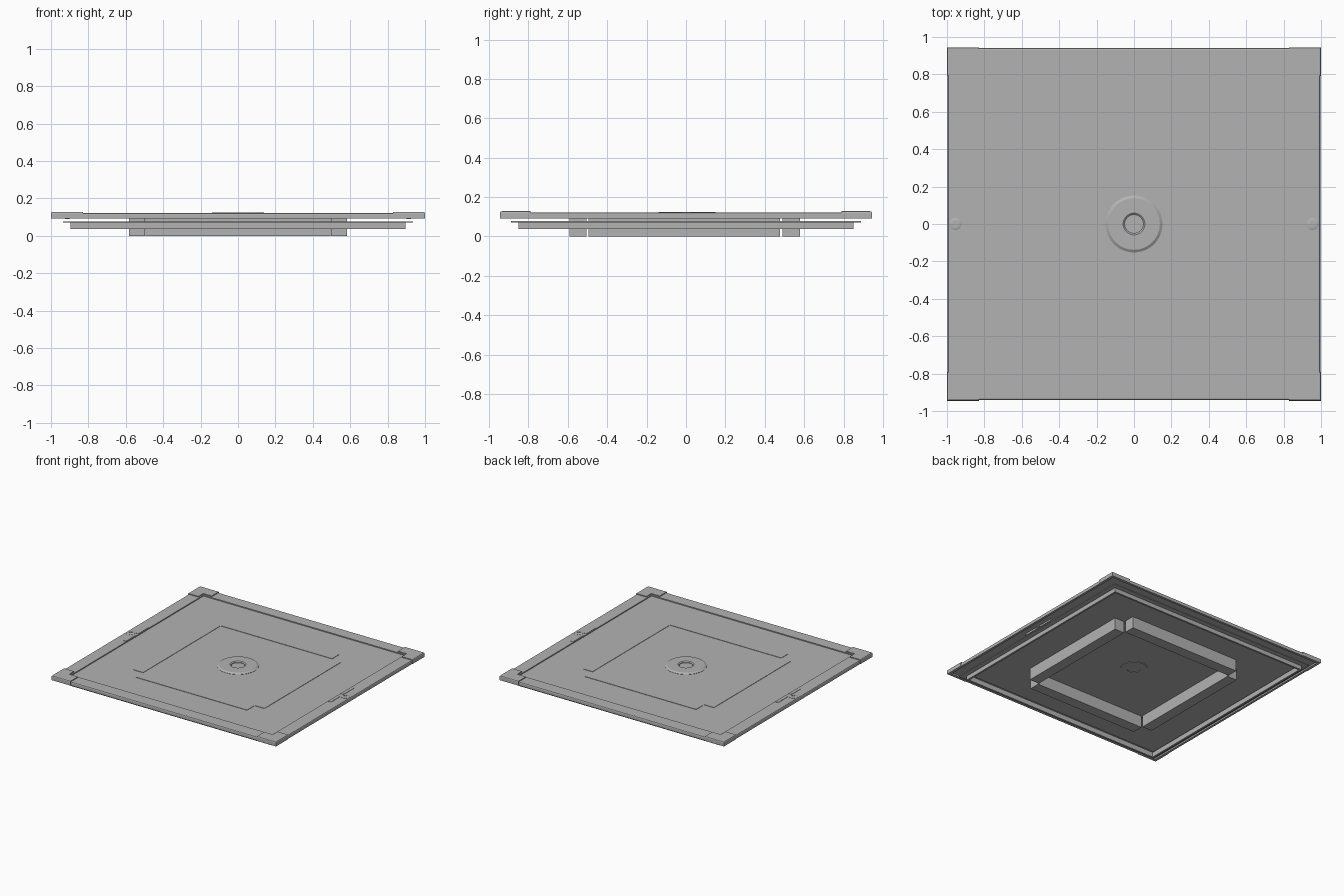
import bpy, bmesh, math

cube = bpy.data.objects.get("Cube")
if cube:
    bpy.data.objects.remove(cube, do_unlink=True)

metal = bpy.data.materials.new("plain grey")
metal.use_nodes = True
grey = (0.45, 0.45, 0.45, 1)
metal.diffuse_color = grey
metal.node_tree.nodes["Principled BSDF"].inputs["Base Color"].default_value = grey


def finish(name, bm, bevel=0, smooth=False):
    bmesh.ops.recalc_face_normals(bm, faces=bm.faces)
    mesh = bpy.data.meshes.new(name)
    bm.to_mesh(mesh)
    bm.free()
    mesh.materials.append(metal)
    obj = bpy.data.objects.new(name, mesh)
    bpy.context.collection.objects.link(obj)
    if bevel:
        mod = obj.modifiers.new("bevel", "BEVEL")
        mod.width = bevel
        mod.segments = 2
    if smooth:
        bpy.ops.object.select_all(action="DESELECT")
        obj.select_set(True)
        bpy.context.view_layer.objects.active = obj
        bpy.ops.object.shade_smooth_by_angle(angle=math.radians(30))
    return obj


def box(name, x, y, z, bevel=0):
    """Box from (low, high) pairs."""
    bm = bmesh.new()
    bmesh.ops.create_cube(bm, size=1)
    for v in bm.verts:
        for i, (low, high) in enumerate((x, y, z)):
            v.co[i] = (low + high) / 2 + v.co[i] * (high - low)
    return finish(name, bm, bevel)


def sweep(name, path, profile, closed):
    """Carry a closed (inset, z) profile along (x, y, inset_x, inset_y) points."""
    bm = bmesh.new()
    rows = [[bm.verts.new((x + dx * i, y + dy * i, z)) for i, z in profile]
            for x, y, dx, dy in path]
    n, m = len(rows), len(profile)
    for a in range(n if closed else n - 1):
        r, s = rows[a], rows[(a + 1) % n]
        for j in range(m):
            k = (j + 1) % m
            bm.faces.new((r[j], r[k], s[k], s[j]))
    if not closed:
        bm.faces.new(rows[0])
        bm.faces.new(rows[-1])
    return finish(name, bm)


def rect_ring(name, hx, hy, profile):
    signs = ((1, 1), (-1, 1), (-1, -1), (1, -1))
    path = [(sx * hx, sy * hy, -sx, -sy) for sx, sy in signs]
    return sweep(name, path, profile, True)


def lathe(name, x, y, profile, steps=64):
    """Spin a closed (radius, z) profile round a vertical axis."""
    path = []
    for i in range(steps):
        a = 2 * math.pi * i / steps
        path.append((x, y, math.cos(a), math.sin(a)))
    obj = sweep(name, path, profile, True)
    bpy.ops.object.select_all(action="DESELECT")
    obj.select_set(True)
    bpy.context.view_layer.objects.active = obj
    bpy.ops.object.shade_smooth_by_angle(angle=math.radians(30))
    return obj


def channel(top, width, outset):
    """Rail section: rounded top, outer lip, hollow underneath."""
    o = -outset
    return [(o, 0.092), (o, top - 0.008), (o + 0.003, top - 0.002), (o + 0.01, top),
            (width, top), (width, 0.104), (o + 0.018, 0.104), (o + 0.018, 0.092)]


# Outer frame rails and raised corner caps
rect_ring("outer_frame", 0.996, 0.941, channel(0.121, 0.1, 0))
for sx, side in ((1, "left"), (-1, "right")):
    for sy, end in ((1, "back"), (-1, "front")):
        path = [(sx * 0.83, sy * 0.945, 0, -sy), (sx, sy * 0.945, -sx, -sy),
                (sx, sy * 0.79, -sx, 0)]
        sweep(f"corner_cap_{end}_{side}", path, channel(0.128, 0.094, 0), False)

# Main panel, with a round opening hidden by the hub
box("panel", (-0.9, 0.9), (-0.85, 0.85), (0.094, 0.113))

# Loose seal ring below: upright wall and thin flange
rect_ring("seal_wall", 0.895, 0.85, [(0, 0.037), (0, 0.072), (0.015, 0.072), (0.015, 0.037)])
rect_ring("seal_flange", 0.935, 0.89, [(0, 0.07), (0, 0.077), (0.055, 0.077), (0.055, 0.07)])

# Four bars through the panel
for s, side in ((1, "left"), (-1, "right")):
    box(f"bar_{side}", sorted((s * 0.497, s * 0.583)), (-0.496, 0.478), (0, 0.116))
box("bar_back", (-0.495, 0.495), (0.49, 0.578), (0, 0.116))
box("bar_front", (-0.495, 0.495), (-0.592, -0.505), (0, 0.116))

# Central hub with a bevelled rim and a dished middle
lathe("hub_ring", 0, 0, [(0.05, 0.1), (0.152, 0.1), (0.152, 0.115), (0.138, 0.124),
                         (0.058, 0.124), (0.05, 0.118)])
lathe("hub_underside_ring", 0, 0, [(0.052, 0.09), (0.1, 0.09), (0.1, 0.1), (0.052, 0.1)])

# Latch plates with a screw on each side rail
for s, side in ((1, "left"), (-1, "right")):
    for lo, hi, part in ((-0.14, -0.02, "front"), (0.02, 0.15, "back")):
        box(f"latch_{part}_{side}", sorted((s * 0.9, s * 0.926)), (lo, hi), (0.09, 0.1235))
    lathe(f"screw_{side}", s * 0.955, 0,
          [(0.014, 0.11), (0.032, 0.11), (0.032, 0.122), (0.028, 0.124), (0.014, 0.124)], 24)
